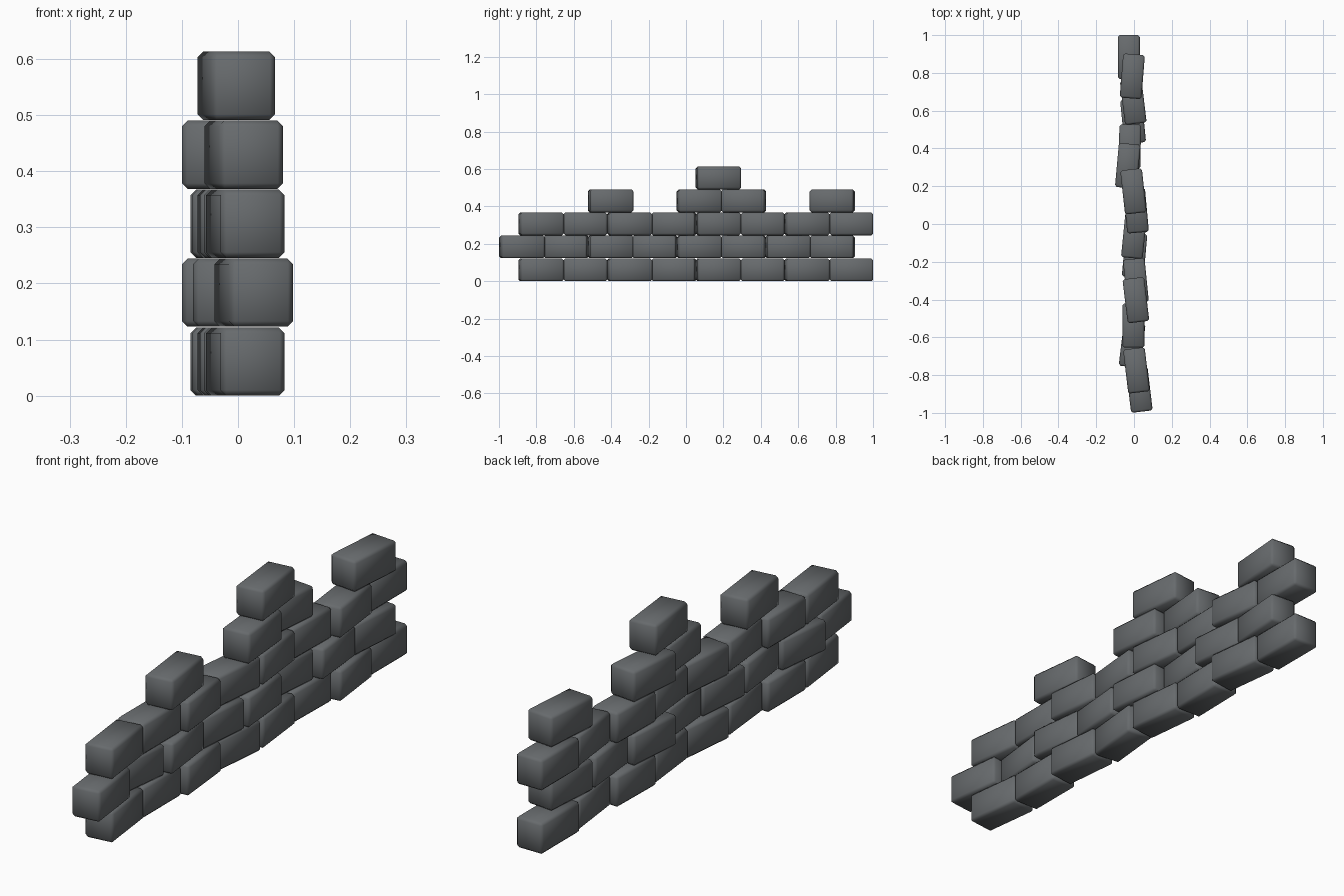
import bpy, bmesh
from mathutils import Matrix

if "Cube" in bpy.data.objects:
    bpy.data.objects.remove(bpy.data.objects["Cube"])

stone = bpy.data.materials.new("slate grey stone")
stone.diffuse_color = (0.135, 0.145, 0.152, 1)
stone.use_nodes = True
stone.node_tree.nodes["Principled BSDF"].inputs["Base Color"].default_value = stone.diffuse_color

LENGTH, DEPTH, HEIGHT = 0.234, 0.115, 0.1215
PITCH, COURSE = 0.237, 0.1229

# (sideways shift, twist) of each brick along the two alternating courses
odd = [(0.013, 0.12), (-0.003, 0.0), (0.01, 0.10), (0.0, -0.10),
       (-0.003, 0.11), (-0.022, -0.02), (-0.004, 0.12), (-0.027, 0.0)]
even = [(0.028, 0.12), (-0.01, -0.12), (0.01, 0.12), (0.003, -0.09),
        (0.011, 0.09), (-0.033, -0.09), (-0.005, 0.10), (-0.009, -0.08)]


def brick(name, x, y, z, twist):
    """One chamfered, softly shaded brick resting at height z."""
    bm = bmesh.new()
    bmesh.ops.create_cube(bm, size=1, matrix=Matrix.Diagonal((DEPTH, LENGTH, HEIGHT, 1)))
    bmesh.ops.bevel(bm, geom=bm.edges[:], offset=0.01, segments=1,
                    affect='EDGES', profile=0.5)
    for f in bm.faces:
        f.smooth = True
    mesh = bpy.data.meshes.new(name)
    bm.to_mesh(mesh)
    bm.free()
    mesh.materials.append(stone)
    ob = bpy.data.objects.new(name, mesh)
    ob.location = (x, y, z + HEIGHT / 2)
    ob.rotation_euler.z = twist
    bpy.context.collection.objects.link(ob)


# Three full courses, then the broken top courses
courses = [range(8), range(8), range(8), (2, 4, 5, 7), (4,)]
for row, bricks in enumerate(courses):
    layout, start = (even, -0.877) if row % 2 else (odd, -0.775)
    for i in bricks:
        x, twist = layout[i]
        brick(f"brick_row{row + 1}_{i + 1}", x, start + i * PITCH, row * COURSE, twist)
